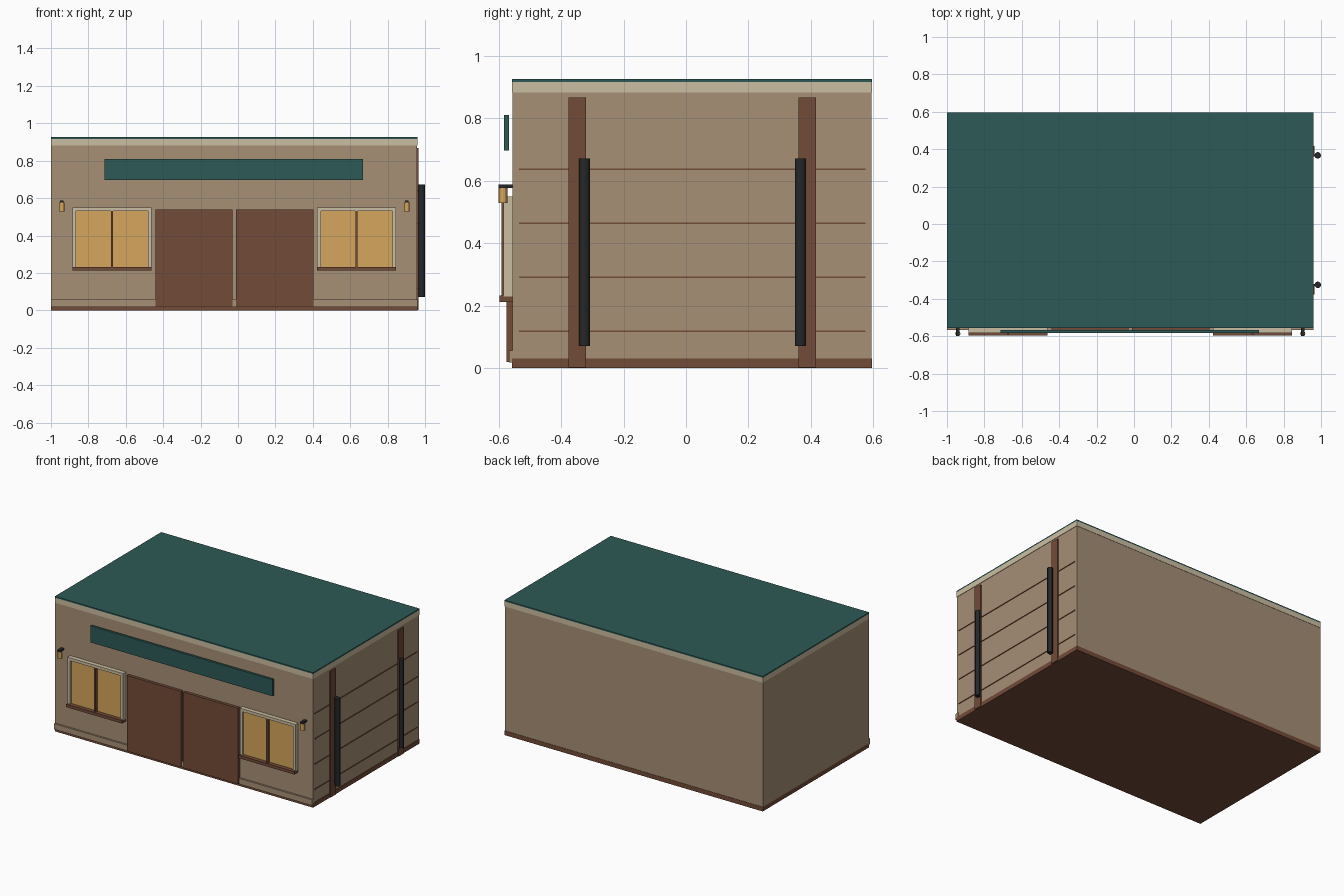
import bpy

if "Cube" in bpy.data.objects:
    bpy.data.objects.remove(bpy.data.objects["Cube"])

CX = -0.02                      # centre line of the building
X0, X1, Y0, Y1 = -1.0, 0.96, -0.557, 0.596


def mat(name, r, g, b):
    m = bpy.data.materials.new(name)
    m.diffuse_color = [(c / 255) ** 2.2 for c in (r, g, b)] + [1]
    m.use_nodes = True
    m.node_tree.nodes["Principled BSDF"].inputs["Base Color"].default_value = m.diffuse_color
    return m


WALL = mat("wall_tan", 165, 142, 117)
BROWN = mat("wood_brown", 114, 76, 58)
CREAM = mat("trim_cream", 202, 188, 160)
TEAL = mat("teal", 48, 90, 87)
AMBER = mat("amber_glass", 212, 164, 92)
DARK = mat("dark_metal", 42, 44, 45)


def finish(ob, name, m):
    ob.name = name
    ob.data.materials.append(m)
    return ob


def box(name, m, x0, x1, y0, y1, z0, z1):
    bpy.ops.mesh.primitive_cube_add(size=1, location=((x0 + x1) / 2, (y0 + y1) / 2, (z0 + z1) / 2))
    ob = bpy.context.object
    for v in ob.data.vertices:
        v.co.x *= x1 - x0
        v.co.y *= y1 - y0
        v.co.z *= z1 - z0
    return finish(ob, name, m)


def rod(name, m, x, y, z0, z1, r, n=12):
    bpy.ops.mesh.primitive_cylinder_add(vertices=n, radius=r, depth=z1 - z0, location=(x, y, (z0 + z1) / 2))
    bpy.ops.object.shade_smooth_by_angle()
    return finish(bpy.context.object, name, m)


# Main shell, stacked from floor to roof
box("floor_base", BROWN, X0, X1, Y0, Y1, 0.0, 0.03)
box("wall_block", WALL, X0, X1 - 0.003, Y0 + 0.002, Y1 - 0.002, 0.03, 0.882)
box("roof_trim", CREAM, X0, X1, Y0, Y1, 0.882, 0.917)
box("roof_sheet", TEAL, X0, X1, Y0, Y1, 0.917, 0.926)

# Front plinth, sign board and double doors
box("front_plinth", WALL, X0, X1, -0.567, -0.54, 0.018, 0.057)
box("sign_board", TEAL, -0.713, 0.669, -0.583, -0.567, 0.697, 0.81)
box("left_door", BROWN, -0.441, -0.03, -0.575, -0.55, 0.02, 0.54)
box("right_door", BROWN, -0.012, 0.404, -0.575, -0.55, 0.02, 0.54)

# Windows and lamps, one set on each side of the door
for side, s in (("left", -1), ("right", 1)):
    c = CX + s * 0.654
    box(side + "_window_glass", AMBER, c - 0.2, c + 0.2, -0.57, -0.552, 0.23, 0.54)
    for e, k in (("outer", s), ("inner", -s)):
        j = c + k * 0.2015
        box(f"{side}_window_{e}_jamb", CREAM, j - 0.01, j + 0.01, -0.584, -0.552, 0.23, 0.53)
    box(side + "_window_head", CREAM, c - 0.2115, c + 0.2115, -0.584, -0.552, 0.53, 0.55)
    box(side + "_window_mullion", BROWN, c - 0.006, c + 0.006, -0.591, -0.56, 0.23, 0.53)
    box(side + "_window_sill", BROWN, c - 0.2115, c + 0.2115, -0.597, -0.552, 0.212, 0.232)
    x = CX + s * 0.922
    rod(side + "_lamp_glass", AMBER, x, -0.586, 0.528, 0.576, 0.014)
    box(side + "_lamp_bracket", DARK, x - 0.01, x + 0.01, -0.6, -0.552, 0.576, 0.588)

# Right wall: posts, board seams and drain pipes
for name, y0, y1, yp in (("front", -0.376, -0.32, -0.325), ("back", 0.361, 0.417, 0.367)):
    box(name + "_wall_post", BROWN, 0.94, 0.966, y0, y1, 0.002, 0.867)
    rod(name + "_drain_pipe", DARK, 0.9825, yp, 0.07, 0.672, 0.0175)
for i in range(4):
    z = 0.118 + i * 0.173
    box(f"board_seam_{i + 1}", BROWN, 0.945, 0.961, -0.535, 0.575, z - 0.003, z + 0.003)
